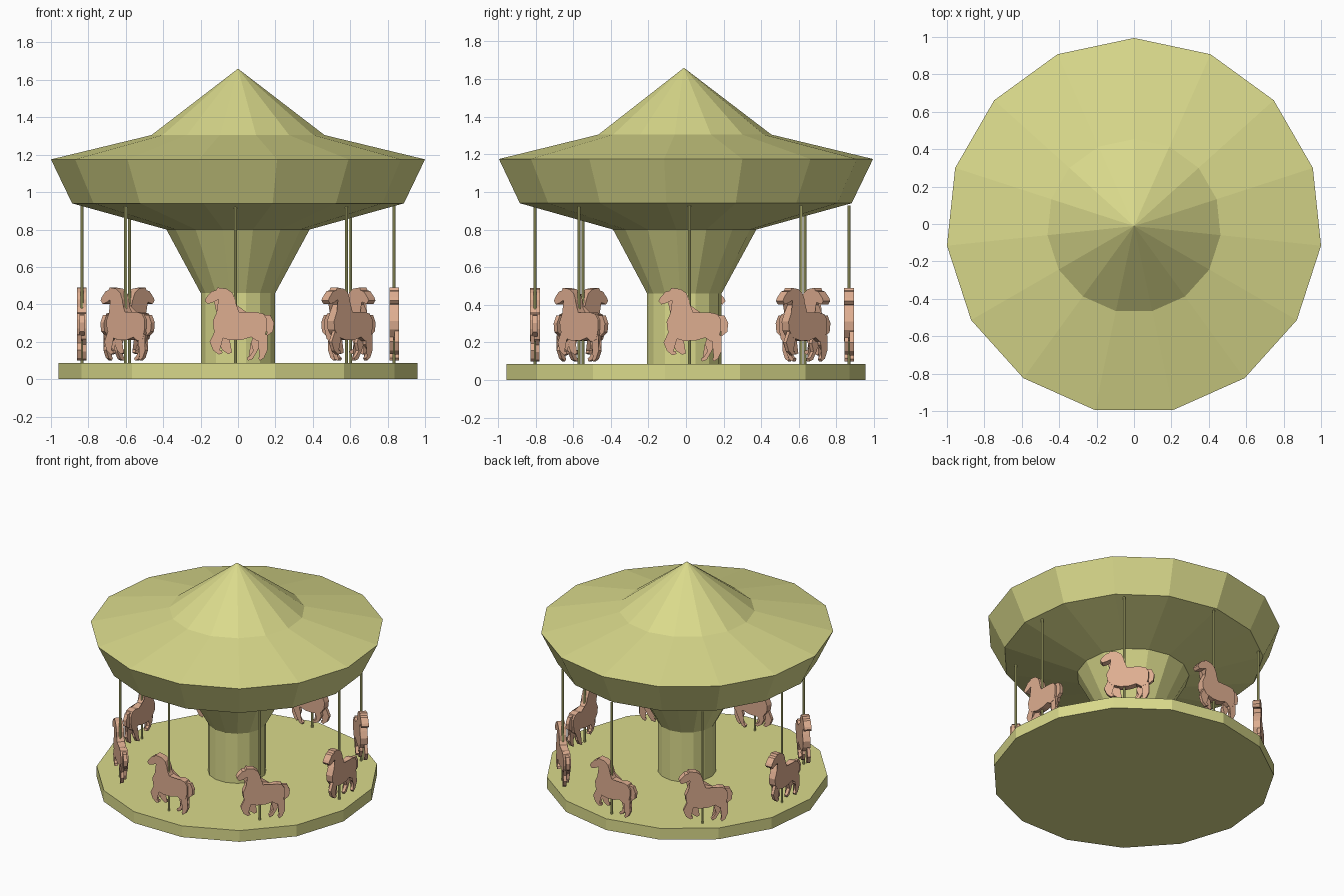
import bpy, bmesh, math
from mathutils import Vector, Matrix

if "Cube" in bpy.data.objects:
    bpy.data.objects.remove(bpy.data.objects["Cube"])

def material(name, rgb):
    m = bpy.data.materials.new(name)
    m.diffuse_color = (*rgb, 1)
    m.use_nodes = True
    m.node_tree.nodes["Principled BSDF"].inputs["Base Color"].default_value = m.diffuse_color
    return m

OLIVE = material("pale olive", (0.70, 0.70, 0.26))
TAN = material("horse tan", (0.73, 0.42, 0.28))
SIDES = 15
CY = -0.011            # centre of the 15-sided body
RING_Y = 0.032         # centre of the horse ring
RING_R = 0.835

def finish(bm, name, mat):
    bmesh.ops.recalc_face_normals(bm, faces=bm.faces)
    me = bpy.data.meshes.new(name)
    bm.to_mesh(me)
    bm.free()
    me.materials.append(mat)
    ob = bpy.data.objects.new(name, me)
    bpy.context.collection.objects.link(ob)
    return ob

def lathe(name, profile, mat):
    """Closed faceted solid from (radius, z) pairs, one corner towards +y."""
    bm = bmesh.new()
    rings = []
    for r, z in profile:
        if r == 0:
            rings.append([bm.verts.new((0, CY, z))] * SIDES)
        else:
            rings.append([bm.verts.new((r * math.sin(2 * math.pi * i / SIDES),
                                        CY + r * math.cos(2 * math.pi * i / SIDES), z))
                          for i in range(SIDES)])
    for a, b in zip(rings, rings[1:]):
        for i in range(SIDES):
            j = (i + 1) % SIDES
            vs = list(dict.fromkeys([a[i], a[j], b[j], b[i]]))
            bm.faces.new(vs)
    for ring in (rings[0], rings[-1]):
        if ring[0] is not ring[1]:
            bm.faces.new(ring)
    return finish(bm, name, mat)

def slab(bm, outline, y0, y1):
    """Extrude an x-z outline between two depths."""
    n = len(outline)
    a = [bm.verts.new((x, y0, z)) for x, z in outline]
    b = [bm.verts.new((x, y1, z)) for x, z in outline]
    caps = [bm.faces.new(a), bm.faces.new(b[::-1])]
    for i in range(n):
        bm.faces.new((a[i], b[i], b[(i + 1) % n], a[(i + 1) % n]))
    bmesh.ops.triangulate(bm, faces=caps)

def limb(bm, path, widths, y0, y1):
    """Tapered bent limb along an x-z path."""
    pts = [Vector(p) for p in path]
    left, right = [], []
    for i, p in enumerate(pts):
        d = (pts[min(i + 1, len(pts) - 1)] - pts[max(i - 1, 0)]).normalized()
        n = Vector((-d.y, d.x)) * widths[i] / 2
        left.append(tuple(p + n))
        right.append(tuple(p - n))
    slab(bm, left + right[::-1], y0, y1)

# Platform, centre column with flared top, and canopy
lathe("platform", [(0.965, 0), (0.965, 0.085)], OLIVE)
lathe("centre_column", [(0.2, 0.08), (0.2, 0.46), (0.385, 0.80)], OLIVE)
lathe("canopy", [(0.385, 0.80), (0.892, 0.94), (1.0055, 1.175),
                 (0.465, 1.305), (0, 1.66)], OLIVE)

# One horse facing -x, centred on its own axis
bm = bmesh.new()
body = [(-0.163, 0.402), (-0.178, 0.42), (-0.17, 0.437), (-0.14, 0.47),
        (-0.118, 0.475), (-0.11, 0.49), (-0.06, 0.483), (-0.03, 0.462),
        (-0.014, 0.425), (-0.012, 0.385), (0.005, 0.36), (0.06, 0.348),
        (0.10, 0.358), (0.135, 0.35), (0.155, 0.32), (0.155, 0.27),
        (0.14, 0.215), (0.10, 0.205), (0.07, 0.225), (0.02, 0.21),
        (-0.04, 0.208), (-0.10, 0.225), (-0.13, 0.265), (-0.135, 0.31),
        (-0.115, 0.355), (-0.09, 0.40), (-0.105, 0.425), (-0.135, 0.41)]
slab(bm, body, -0.026, 0.026)
limb(bm, [(0.135, 0.335), (0.165, 0.332), (0.178, 0.30), (0.174, 0.26), (0.155, 0.235)],
     [0.02, 0.026, 0.03, 0.028, 0.008], -0.013, 0.013)
W = [0.055, 0.034, 0.02, 0.022, 0.016]
near, far = (-0.025, -0.003), (0.003, 0.025)
limb(bm, [(-0.10, 0.245), (-0.135, 0.195), (-0.125, 0.16), (-0.10, 0.142), (-0.085, 0.147)], W, *near)
limb(bm, [(-0.07, 0.235), (-0.09, 0.20), (-0.075, 0.16), (-0.05, 0.145), (-0.035, 0.15)], W, *far)
limb(bm, [(0.115, 0.24), (0.085, 0.19), (0.092, 0.15), (0.07, 0.115), (0.05, 0.106)], W, *far)
limb(bm, [(0.13, 0.24), (0.125, 0.19), (0.148, 0.155), (0.13, 0.12), (0.112, 0.106)], W, *near)
horse = finish(bm, "horse_1", TAN)

# Pole through the horse, from platform to canopy
bm = bmesh.new()
bmesh.ops.create_cone(bm, cap_ends=True, segments=8, radius1=0.008, radius2=0.008,
                      depth=0.85, matrix=Matrix.Translation((-0.014, 0, 0.503)))
pole = finish(bm, "pole_1", OLIVE)

# Ring of eight horses and poles, travelling clockwise
for k in range(8):
    a = -math.pi / 2 + k * math.pi / 4
    for src, label in ((horse, "horse"), (pole, "pole")):
        ob = src
        if k:
            ob = bpy.data.objects.new(f"{label}_{k + 1}", src.data)
            bpy.context.collection.objects.link(ob)
        ob.location = (RING_R * math.cos(a), RING_Y + RING_R * math.sin(a), 0)
        ob.rotation_euler = (0, 0, a + math.pi / 2)
